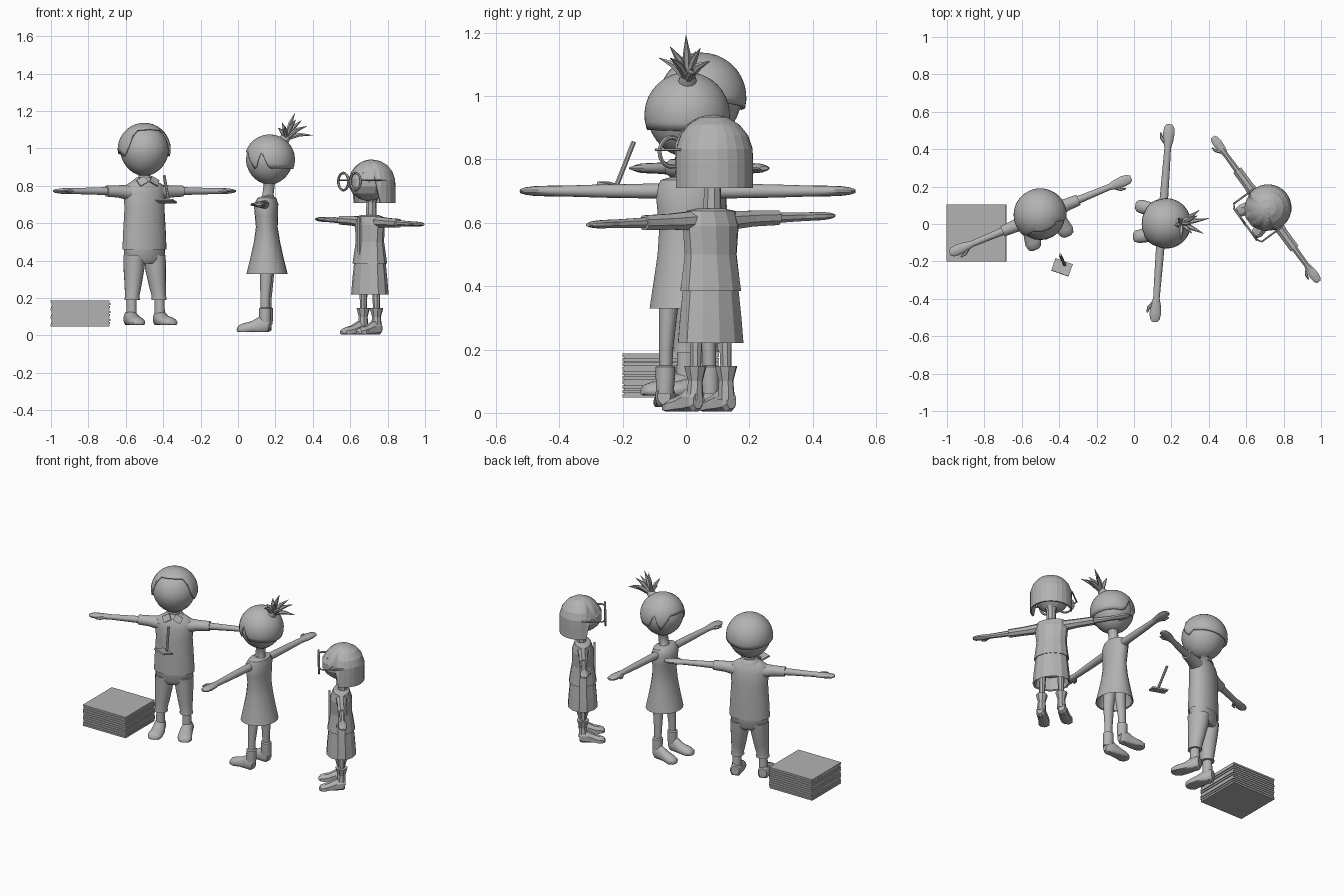
import bpy, bmesh, math
from mathutils import Matrix, Vector

if "Cube" in bpy.data.objects:
    bpy.data.objects.remove(bpy.data.objects["Cube"])

GREY = bpy.data.materials.new("plain grey")
GREY.diffuse_color = (0.45, 0.45, 0.45, 1)
GREY.use_nodes = True
GREY.node_tree.nodes["Principled BSDF"].inputs["Base Color"].default_value = GREY.diffuse_color
M = Matrix()                      # placement of the figure being built
FLAT = False                      # low-poly figure switch


def finish(name, bm):
    bmesh.ops.recalc_face_normals(bm, faces=bm.faces)
    bm.transform(M)
    me = bpy.data.meshes.new(name)
    bm.to_mesh(me)
    bm.free()
    me.materials.append(GREY)
    ob = bpy.data.objects.new(name, me)
    bpy.context.collection.objects.link(ob)
    me.polygons.foreach_set("use_smooth", [not FLAT] * len(me.polygons))
    if not FLAT:
        me.set_sharp_from_angle(angle=math.radians(40))
    return ob


def skin(name, rings):
    """Bridge equal-length point rings and cap both ends."""
    bm = bmesh.new()
    rows = [[bm.verts.new(p) for p in r] for r in rings]
    n = len(rows[0])
    for a, b in zip(rows, rows[1:]):
        for i in range(n):
            bm.faces.new((a[i], a[(i + 1) % n], b[(i + 1) % n], b[i]))
    bm.faces.new(rows[0])
    bm.faces.new(rows[-1])
    return finish(name, bm)


def loft(name, secs, axis="z", n=20, floor=None):
    """Elliptic sections (t, u, v, ru, rv) along an axis."""
    rings = []
    for t, u, v, ru, rv in secs:
        ring = []
        for i in range(n):
            a = 2 * math.pi * (i + 0.5) / n
            p, q = u + ru * math.cos(a), v + rv * math.sin(a)
            c = {"z": (p, q, t), "x": (t, p, q), "y": (p, t, q)}[axis]
            ring.append((c[0], c[1], max(c[2], floor) if floor is not None else c[2]))
        rings.append(ring)
    return skin(name, rings)


def tube(name, pts, radii, n=8):
    pts = [Vector(p) for p in pts]
    rings = []
    for k, p in enumerate(pts):
        d = pts[min(k + 1, len(pts) - 1)] - pts[max(k - 1, 0)]
        q = d.to_track_quat("Z", "Y")
        rings.append([p + q @ Vector((radii[k] * math.cos(2 * math.pi * i / n),
                                      radii[k] * math.sin(2 * math.pi * i / n), 0)) for i in range(n)])
    return skin(name, rings)


def ring(name, c, R, r, n=24, m=6, upright=True):
    bm = bmesh.new()
    v = []
    for i in range(n):
        a = 2 * math.pi * i / n
        for j in range(m):
            b = 2 * math.pi * j / m
            d, h = R + r * math.cos(b), r * math.sin(b)
            o = (d * math.cos(a), h, d * math.sin(a)) if upright else (d * math.cos(a), d * math.sin(a), h)
            v.append(bm.verts.new(Vector(c) + Vector(o)))
    for i in range(n):
        for j in range(m):
            k, l = (i + 1) % n * m, (j + 1) % m
            bm.faces.new((v[i * m + j], v[k + j], v[k + l], v[i * m + l]))
    return finish(name, bm)


def box(name, c, size, rot=Matrix()):
    bm = bmesh.new()
    bmesh.ops.create_cube(bm, size=1, matrix=Matrix.Translation(c) @ rot @ Matrix.Diagonal((*size, 1)))
    return finish(name, bm)


def head(name, y, z, R, H, n, k):
    secs = []
    for i in range(k + 1):
        t = math.pi * (0.02 + 0.96 * i / k)
        c = math.cos(t)
        r = R * math.sin(t) * (1 - 0.07 * max(0, -c))
        secs.append((z + H * c, 0, y, r, r))
    loft(name, secs, n=n)


def hair(name, y, z, R, limits, n, k, drop=None):
    """Cap running from the crown down to an edge given by (azimuth, polar angle) points."""
    def lim(a):
        for (a0, s0), (a1, s1) in zip(limits, limits[1:]):
            if a <= a1:
                return s0 + (s1 - s0) * (a - a0) / (a1 - a0)
    bm = bmesh.new()
    top = bm.verts.new((0, y, z + R))
    cols = []
    for i in range(n):
        az = 360 * i / n
        end, col = lim(min(az, 360 - az)), []
        for j in range(1, k + 1):
            s = end * j / k
            if drop and s > 90:
                r, h = R, -(s - 90) * drop
            else:
                r, h = R * math.sin(math.radians(s)), R * math.cos(math.radians(s))
            a = math.radians(az)
            col.append(bm.verts.new((r * math.sin(a), y - r * math.cos(a), z + h)))
        cols.append(col)
    for i in range(n):
        a, b = cols[i], cols[(i + 1) % n]
        bm.faces.new((top, a[0], b[0]))
        for j in range(k - 1):
            bm.faces.new((a[j], a[j + 1], b[j + 1], b[j]))
    ob = finish(name, bm)
    s = ob.modifiers.new("thickness", "SOLIDIFY")
    s.thickness, s.offset = 0.01, -1


def arm(name, s, x0, z, span, r, n, dz=0):
    secs = [(x0, 0, z, r * 1.15, r * 1.15), (span * 0.5, 0, z, r, r), (span * 0.76, 0, z, r * 0.85, r * 0.8),
            (span * 0.83, 0, z, r * 1.3, r * 0.8), (span * 0.91, 0, z, r * 1.5, r * 0.75),
            (span * 0.97, 0, z, r * 1.3, r * 0.55), (span, 0, z, r * 0.7, r * 0.3)]
    loft(name + "_arm", [(s * t, u, v + s * dz * t, a, b) for t, u, v, a, b in secs], "x", n)
    zz = z + s * dz * span
    tube(name + "_thumb", [(s * span * 0.81, -r * 0.7, zz), (s * span * 0.86, -r * 1.8, zz),
                           (s * span * 0.91, -r * 2.1, zz)], [r * 0.5, r * 0.45, r * 0.2], 6)


def shoe(name, x, z, toe, w, h, n):
    loft(name, [(0.022, x, z + h * .5, w * .55, h * .4), (0.008, x, z + h * .45, w * .75, h * .6),
                (-0.03, x, z + h * .4, w * .8, h * .65), (-0.07, x, z + h * .28, w * .92, h * .45),
                (toe * .75, x * 1.08, z + h * .2, w, h * .4), (toe * .93, x * 1.1, z + h * .18, w * .8, h * .28),
                (toe, x * 1.1, z + h * .15, w * .4, h * .12)], "y", n, z)


def place(x, y, deg):
    return Matrix.Translation((x, y, 0)) @ Matrix.Rotation(math.radians(deg), 4, "Z")


SIDES = ((-1, "right"), (1, "left"))

# ---- tall boy: shirt, rolled trousers, short hair
M = place(-0.5, 0.045, 22.5)
head("boy_head", 0, 0.99, 0.131, 0.137, 24, 14)
hair("boy_hair", 0.004, 0.995, 0.142, [(0, 38), (48, 42), (62, 92), (74, 106), (90, 96), (180, 106)], 48, 10)
loft("boy_neck", [(0.88, 0, 0, .05, .05), (0.855, 0, 0, .032, .032), (0.82, 0, 0, .04, .038)])
loft("shirt", [(.475, 0, 0, .115, .07), (.46, 0, 0, .124, .08), (.55, 0, 0, .12, .08), (.68, 0, 0, .112, .077),
               (.76, 0, 0, .118, .072), (.80, 0, 0, .112, .06), (.82, 0, 0, .08, .05), (.838, 0, 0, .045, .042)])
loft("collar_band", [(.815, 0, 0, .07, .06), (.835, 0, 0, .056, .052), (.845, 0, 0, .045, .042)])
loft("trouser_hips", [(.385, 0, 0, .09, .055), (.41, 0, 0, .113, .072), (.48, 0, 0, .116, .073)])
for s, side in SIDES:
    box("collar_flap_" + side, (s * .035, -.055, .825), (.05, .008, .04),
        Matrix.Rotation(s * .5, 4, "Y") @ Matrix.Rotation(-.5, 4, "X"))
    loft("sleeve_" + side, [(s * .09, 0, .765, .045, .042), (s * .15, 0, .77, .034, .033),
                            (s * .22, 0, .772, .03, .03)], "x")
    arm("boy_" + side, s, .18, .772, .525, .02, 14)
    loft("trouser_leg_" + side, [(.43, s * .06, 0, .056, .068), (.36, s * .062, -.003, .055, .062),
                                 (.27, s * .07, -.01, .045, .05), (.21, s * .077, -.015, .038, .042),
                                 (.19, s * .078, -.015, .041, .044)])
    loft("boy_ankle_" + side, [(.2, s * .08, -.015, .026, .028), (.1, s * .082, -.015, .028, .032)])
    shoe("boy_shoe_" + side, s * .085, .055, -.16, .045, .075, 18)

# ---- girl in a sleeveless dress with a spiky ponytail
M = place(0.15, 0.005, -94.3)
head("dress_girl_head", .018, .935, .126, .128, 24, 14)
hair("dress_girl_hair", .02, .94, .135, [(0, 72), (30, 74), (57, 116), (74, 70), (92, 110), (180, 112)], 60, 10)
loft("dress_girl_neck", [(.84, 0, .017, .05, .05), (.81, 0, .017, .03, .03), (.75, 0, .01, .03, .03),
                         (.72, 0, .008, .06, .045)])
loft("dress", [(.745, 0, .008, .05, .03), (.735, 0, .005, .085, .05), (.70, 0, 0, .102, .065),
               (.64, 0, .002, .096, .062), (.58, 0, .004, .09, .058), (.5, 0, .005, .095, .07),
               (.41, 0, .005, .108, .09), (.33, 0, .005, .12, .11), (.335, 0, .005, .112, .102),
               (.42, 0, .005, .098, .08)])
for s, side in SIDES:
    arm("dress_girl_" + side, s, .07, .70, .53, .021, 14)
    loft("dress_girl_leg_" + side, [(.44, s * .055, 0, .035, .038), (.33, s * .06, .005, .03, .034),
                                    (.2, s * .068, 0, .022, .025), (.1, s * .07, 0, .02, .022)])
    loft("sock_cuff_" + side, [(.15, s * .07, 0, .022, .024), (.145, s * .07, 0, .031, .032),
                               (.125, s * .07, 0, .031, .032), (.06, s * .072, 0, .028, .03)])
    shoe("dress_girl_shoe_" + side, s * .073, .018, -.15, .038, .08, 18)
M = Matrix()
tube("hair_tie", [(.225, .005, 1.025), (.25, .005, 1.05), (.265, .005, 1.065)], [.03, .028, .02], 12)
base = Vector((.255, .005, 1.05))
for i, tip in enumerate([(.40, .03, 1.07), (.37, -.05, 1.12), (.305, 0, 1.19), (.34, .045, 1.15), (.235, .03, 1.14),
                         (.25, -.085, 1.12), (.35, .075, 1.11), (.31, -.05, 1.155), (.215, -.01, 1.11)]):
    tip = Vector(tip)
    mid = (base + tip) / 2 + Vector((0, 0, .014))
    tube("ponytail_spike_%d" % i, [base, mid, tip], [.012, .012, .001], 6)

# ---- small low-poly girl: bob, glasses, long coat and skirt, boots
M = place(0.705, 0.078, -53.8)
FLAT = True
head("coat_girl_head", -.008, .818, .112, .1, 12, 7)
hair("bob_hair", .014, .815, .126, [(0, 68), (15, 84), (30, 62), (45, 88), (60, 75), (75, 143), (180, 143)], 24, 7, .002)
loft("coat_girl_neck", [(.74, 0, .01, .04, .04), (.71, 0, .01, .027, .027), (.63, 0, .008, .03, .03)], n=8)
loft("coat", [(.645, 0, 0, .05, .038), (.637, 0, 0, .09, .05), (.59, 0, 0, .1, .066), (.5, 0, 0, .092, .066),
              (.43, 0, 0, .1, .078), (.385, 0, 0, .106, .085), (.39, 0, 0, .09, .07)], n=12)
loft("skirt", [(.41, 0, 0, .095, .075), (.3, 0, 0, .107, .086), (.22, 0, 0, .114, .092), (.225, 0, 0, .104, .084),
               (.3, 0, 0, .09, .07)], n=12)
box("coat_front_strip", (0, -.072, .51), (.022, .012, .24))
for s, side in SIDES:
    loft("coat_sleeve_" + side, [(s * .07, 0, .607, .035, .032), (s * .16, 0, .608 - s * .005, .028, .027),
                                 (s * .26, 0, .608 - s * .008, .028, .025)], "x", 8)
    arm("coat_girl_" + side, s, .2, .608, .48, .018, 8, -.03)
    loft("coat_girl_leg_" + side, [(.33, s * .055, 0, .024, .026), (.2, s * .058, 0, .019, .021),
                                   (.1, s * .06, 0, .016, .018)], n=8)
    loft("boot_cuff_" + side, [(.148, s * .06, 0, .036, .038), (.10, s * .06, 0, .023, .025),
                               (.04, s * .062, -.002, .028, .03)], n=8)
    shoe("boot_" + side, s * .065, .004, -.135, .036, .07, 8)
    ring("glasses_rim_" + side, (s * .055, -.135, .823), .046, .007)
    tube("glasses_temple_" + side, [(s * .1, -.135, .83), (s * .126, -.12, .83), (s * .126, .01, .83)],
         [.005] * 3, 6)
tube("glasses_bridge", [(-.012, -.137, .828), (.012, -.137, .828)], [.005] * 2, 6)
M = Matrix()

# ---- stack of sheets beside the boy
box("stack_core", (-.842, -.048, .117), (.304, .296, .136))
for i in range(10):
    t = .0143
    box("stack_sheet_%d" % i, (-.842 + .002 * (i % 3 - 1), -.048, .046 + t * (i + .5)), (.315, .305, t * .75))

# ---- small handled scraper floating in front of the boy
box("scraper_blade", (-.385, -.232, .718), (.098, .07, .01),
    Matrix.Rotation(-.34, 4, "Z") @ Matrix.Rotation(-.22, 4, "X"))
tube("scraper_handle", [(-.37, -.22, .715), (-.395, -.165, .855)], [.008, .008], 8)
